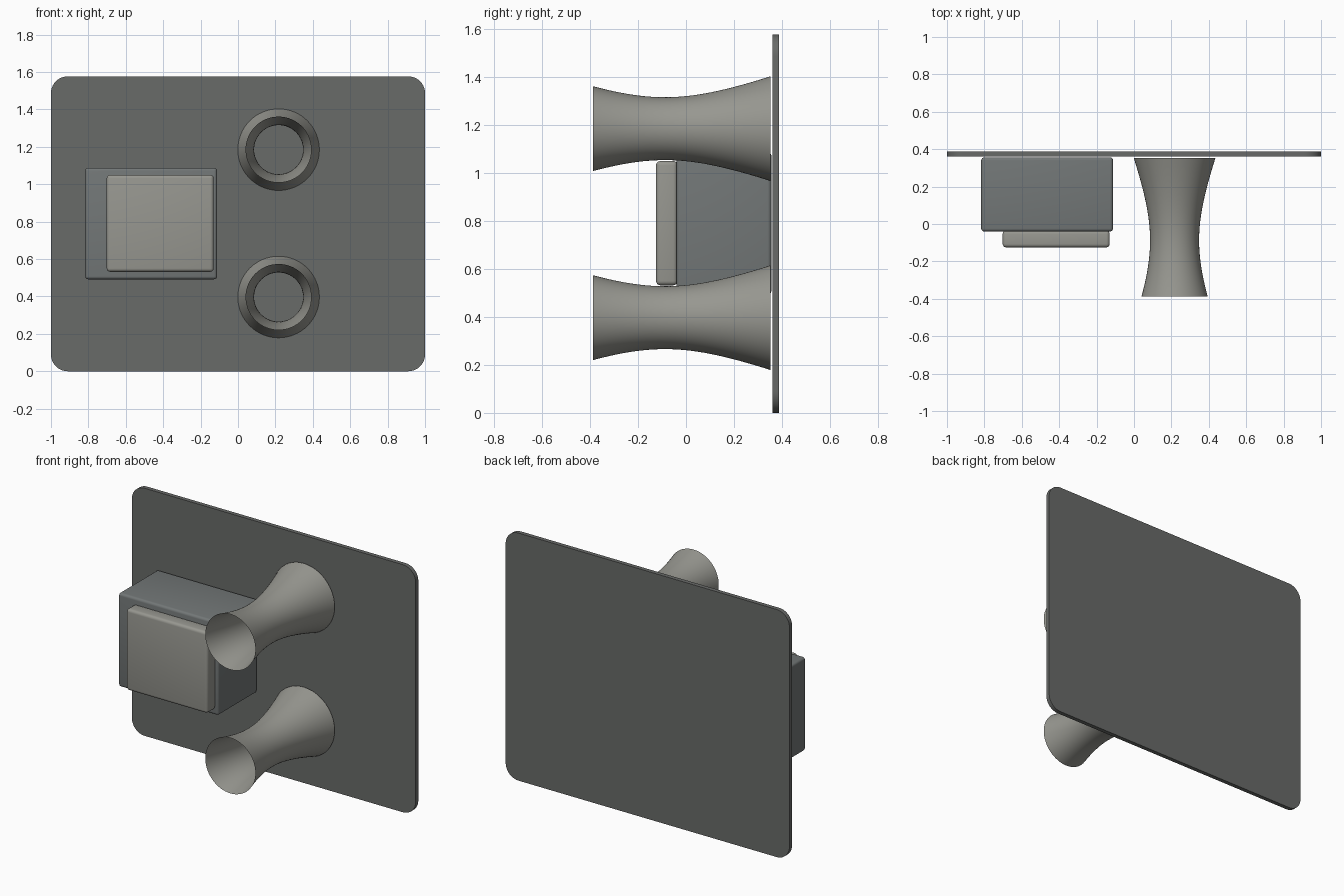
import bpy, bmesh, math

if "Cube" in bpy.data.objects:
    bpy.data.objects.remove(bpy.data.objects["Cube"])


def material(name, rgb):
    m = bpy.data.materials.new(name)
    m.diffuse_color = (*rgb, 1)
    m.use_nodes = True
    m.node_tree.nodes["Principled BSDF"].inputs["Base Color"].default_value = m.diffuse_color
    return m


DARK = material("dark_grey", (0.14, 0.145, 0.14))
SLATE = material("slate_grey", (0.17, 0.185, 0.185))
WARM = material("warm_grey", (0.31, 0.31, 0.28))


def finish(name, bm, mat):
    bmesh.ops.recalc_face_normals(bm, faces=bm.faces)
    me = bpy.data.meshes.new(name)
    bm.to_mesh(me)
    bm.free()
    me.materials.append(mat)
    ob = bpy.data.objects.new(name, me)
    bpy.context.collection.objects.link(ob)
    bpy.context.view_layer.objects.active = ob
    for o in bpy.context.selected_objects:
        o.select_set(False)
    ob.select_set(True)
    bpy.ops.object.shade_smooth_by_angle(angle=math.radians(35))
    return ob


def block(name, lo, hi, bevel, segs, mat, depth_edges_only=False):
    bm = bmesh.new()
    bmesh.ops.create_cube(bm, size=1)
    for v in bm.verts:
        v.co = [lo[i] + (v.co[i] + 0.5) * (hi[i] - lo[i]) for i in range(3)]
    edges = list(bm.edges)
    if depth_edges_only:
        edges = [e for e in edges if abs(e.verts[0].co.y - e.verts[1].co.y) > 1e-4]
    bmesh.ops.bevel(bm, geom=edges, offset=bevel, segments=segs,
                    profile=0.5, affect='EDGES')
    return finish(name, bm, mat)


def flared_tube(name, cx, cz, y0=-0.387, y1=0.352, rings=24, sides=64):
    # open hyperboloid, narrowest just in front of the middle
    bm = bmesh.new()
    prev = None
    for i in range(rings + 1):
        y = y0 + (y1 - y0) * i / rings
        r = math.sqrt(0.131 ** 2 + 0.157 * (y + 0.088) ** 2)
        ring = [bm.verts.new((cx + r * math.cos(2 * math.pi * k / sides), y,
                              cz + r * math.sin(2 * math.pi * k / sides)))
                for k in range(sides)]
        if prev:
            for k in range(sides):
                n = (k + 1) % sides
                bm.faces.new((prev[k], prev[n], ring[n], ring[k]))
        prev = ring
    return finish(name, bm, WARM)


# Wall plate with rounded corners
block("back_plate", (-1, 0.36, 0), (1, 0.387, 1.577), 0.09, 10, DARK, True)

# Housing and the raised button on its front
block("housing", (-0.817, -0.04, 0.492), (-0.112, 0.356, 1.088), 0.016, 4, SLATE)
block("front_button", (-0.702, -0.125, 0.532), (-0.13, -0.035, 1.05), 0.018, 4, WARM)

# Two flared tubes
for label, z in (("lower", 0.397), ("upper", 1.185)):
    flared_tube(label + "_flared_tube", 0.217, z)
